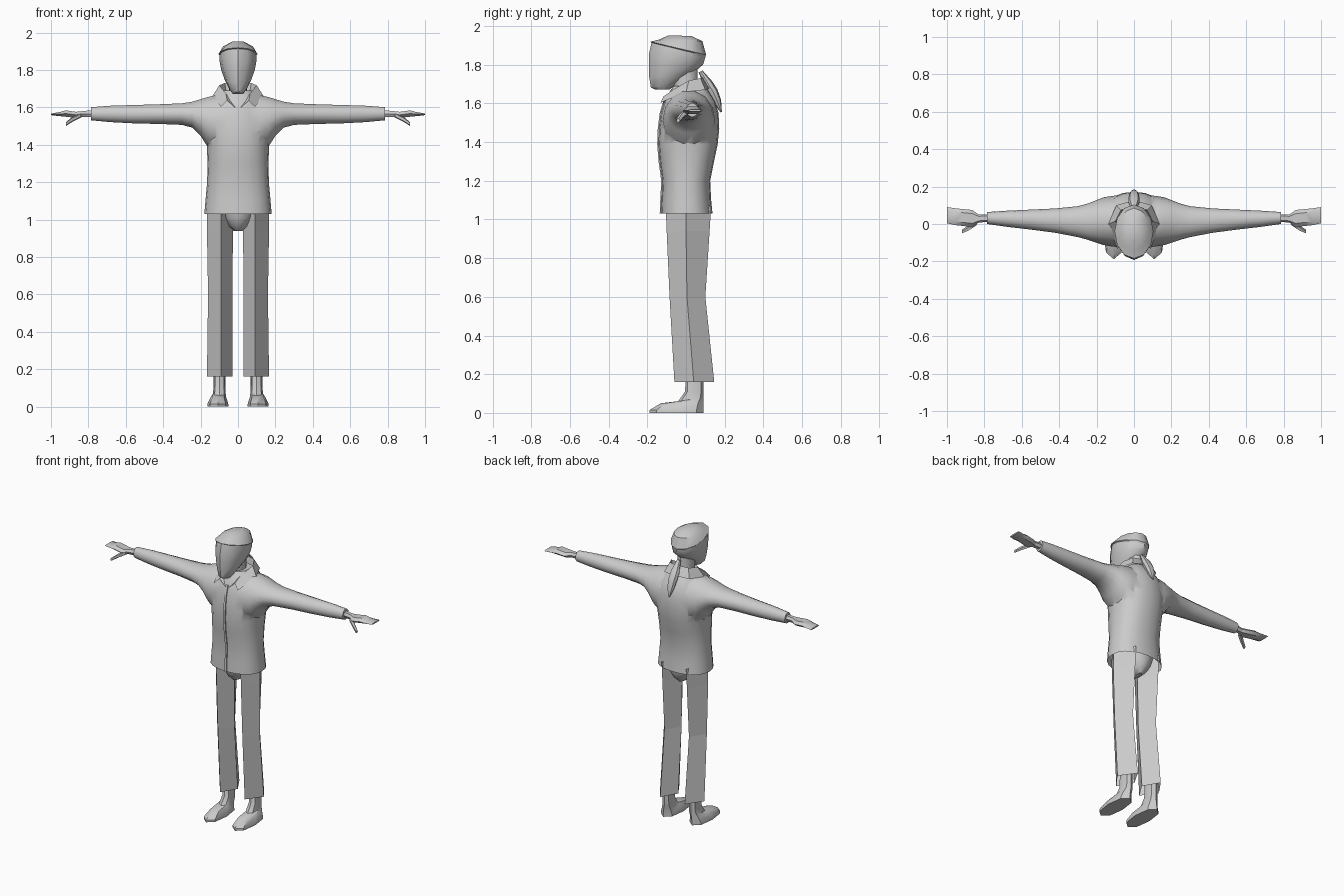
import bpy, bmesh, math
from mathutils import Vector

if "Cube" in bpy.data.objects:
    bpy.data.objects.remove(bpy.data.objects["Cube"])

grey = bpy.data.materials.new("plain_grey")
grey.diffuse_color = (0.6, 0.6, 0.6, 1)
grey.use_nodes = True
grey.node_tree.nodes["Principled BSDF"].inputs["Base Color"].default_value = grey.diffuse_color


def make(name, verts, faces, smooth=40, mirror=False):
    me = bpy.data.meshes.new(name)
    me.from_pydata(verts, [], faces)
    bm = bmesh.new()
    bm.from_mesh(me)
    bmesh.ops.recalc_face_normals(bm, faces=bm.faces)
    bm.to_mesh(me)
    bm.free()
    me.materials.append(grey)
    ob = bpy.data.objects.new(name, me)
    bpy.context.collection.objects.link(ob)
    if mirror:
        ob.modifiers.new("mirror", 'MIRROR')
    if smooth:
        shade(ob, smooth)
    return ob


def shade(ob, angle):
    bpy.ops.object.select_all(action='DESELECT')
    ob.select_set(True)
    bpy.context.view_layer.objects.active = ob
    bpy.ops.object.shade_smooth_by_angle(angle=math.radians(angle))


def loft(name, rings, bottom=True, top=True, **kw):
    n = len(rings[0])
    verts = [v for r in rings for v in r]
    faces = [(k * n + i, k * n + (i + 1) % n, (k + 1) * n + (i + 1) % n, (k + 1) * n + i)
             for k in range(len(rings) - 1) for i in range(n)]
    if bottom:
        faces.append(tuple(range(n)))
    if top:
        faces.append(tuple(range((len(rings) - 1) * n, len(rings) * n)))
    return make(name, verts, faces, **kw)


def unit(n, power=1.0, turn=0.0):
    pts = []
    for i in range(n):
        a = 2 * math.pi * i / n + turn
        pts.append([math.copysign(abs(f) ** power, f) for f in (math.cos(a), math.sin(a))])
    return pts


def level(n, z, hw, y0, y1, cx=0.0, tilt=0.0, power=1.0):
    # horizontal ring; tilt raises the front and lowers the back
    cy, ry = (y0 + y1) / 2, (y1 - y0) / 2
    return [(cx + hw * c, cy + ry * s, z - tilt * s) for c, s in unit(n, power, -math.pi / 2)]


def across(n, x, y0, y1, z0, z1, power=1.0, turn=0.0):
    # ring facing along x
    return [(x, (y0 + y1) / 2 + (y1 - y0) / 2 * c, (z0 + z1) / 2 + (z1 - z0) / 2 * s)
            for c, s in unit(n, power, turn)]


# jacket: body joined with sleeves, open at the hem
body = [(1.03, .18, -.13, .137), (1.1, .174, -.127, .13), (1.2, .165, -.122, .125),
        (1.3, .163, -.136, .145), (1.39, .166, -.143, .164), (1.47, .175, -.14, .172),
        (1.55, .165, -.13, .168), (1.61, .14, -.112, .152), (1.66, .105, -.085, .12),
        (1.69, .075, -.065, .095)]
jacket = loft("jacket", [level(20, *r, power=.88) for r in body])
arm = [(.06, -.125, .155, 1.35, 1.668), (.12, -.12, .15, 1.36, 1.668), (.165, -.112, .142, 1.39, 1.658),
       (.2, -.1, .128, 1.445, 1.646), (.245, -.085, .11, 1.49, 1.632), (.3, -.07, .095, 1.505, 1.623),
       (.42, -.047, .083, 1.51, 1.618), (.55, -.03, .077, 1.513, 1.614), (.68, -.015, .071, 1.52, 1.61),
       (.785, 0, .064, 1.53, 1.602)]
half = [across(14, *r) for r in arm]
sleeves = loft("sleeves", [[(-x, y, z) for x, y, z in r] for r in reversed(half)] + half)
union = jacket.modifiers.new("join", 'BOOLEAN')
union.operation, union.solver, union.object = 'UNION', 'EXACT', sleeves
bpy.context.view_layer.objects.active = jacket
bpy.ops.object.modifier_apply(modifier="join")
bpy.data.objects.remove(sleeves)
bm = bmesh.new()
bm.from_mesh(jacket.data)
bmesh.ops.delete(bm, geom=[f for f in bm.faces if f.calc_center_median().z < 1.031], context='FACES')
bm.to_mesh(jacket.data)
bm.free()
shade(jacket, 50)

# front closure strip
strip = [(z, y0) for z, _, y0, _ in body[:8]]
loft("jacket_closure", [[(-.007, y + .01, z), (-.007, y - .006, z), (.007, y - .006, z), (.007, y + .01, z)]
                        for z, y in strip])

# collar: folded band with two pointed flaps
inner = [(0, .09, 1.735), (.07, .075, 1.73), (.1, .015, 1.718), (.065, -.06, 1.675), (0, -.118, 1.585)]
outer = [(0, .128, 1.68), (.095, .1, 1.67), (.137, .0, 1.66), (.09, -.132, 1.603), (.058, -.115, 1.637)]
foot = [(0, .08, 1.66), (.06, .06, 1.66), (.085, .01, 1.65), (.055, -.06, 1.63), (0, -.11, 1.58)]
cf = [(i, i + 1, i + 6, i + 5) for i in range(3)] + [(3, 8, 9), (3, 9, 4)]
cf += [(i, i + 10, i + 11, i + 1) for i in range(4)]
make("collar", inner + outer + foot, cf, smooth=20, mirror=True)

# neck and head with a raised hairline
loft("neck", [level(10, 1.6, .055, -.06, .065), level(10, 1.68, .05, -.065, .06),
              level(10, 1.78, .05, -.08, .06)])
head = [(1.672, .028, -.16, -.085, 0), (1.695, .045, -.182, -.04, -.012), (1.745, .07, -.19, .035, -.01),
        (1.8, .09, -.192, .088, 0), (1.85, .099, -.19, .1, .012), (1.88, .098, -.178, .1, .034),
        (1.885, .104, -.184, .104, .034), (1.925, .08, -.142, .085, .004), (1.95, .035, -.09, .03, .002)]
loft("head", [level(12, z, hw, y0, y1, tilt=t) for z, hw, y0, y1, t in head])

# ponytail
tail = [(.075, 1.765, .014), (.095, 1.735, .02), (.115, 1.7, .03), (.14, 1.66, .03),
        (.163, 1.61, .024), (.182, 1.555, .005)]
loft("ponytail", [[(r * c, y + r * .75 * s, z + r * .4 * s) for c, s in unit(8)] for y, z, r in tail])

# trousers: four-sided legs with creases front and back
legs = [(1.07, .025, .165, -.105, .13, 0), (.94, .027, .166, -.1, .122, 0),
        (.6, .03, .16, -.085, .1, .005), (.16, .03, .166, -.06, .146, .04)]
loft("trouser_leg", [[(.092, y0, z), (x1, ym, z), (.092, y1, z), (x0, ym, z)]
                     for z, x0, x1, y0, y1, ym in legs], bottom=False, top=False, smooth=0, mirror=True)
loft("trouser_seat", [level(12, .938, .02, -.045, .07), level(12, .965, .055, -.075, .1),
                      level(12, 1.01, .09, -.098, .12), level(12, 1.07, .12, -.105, .125)])

# shoes with ankles
shoe = [(0, .056, -.188, .09, .108, 0), (.015, .056, -.188, .09, .108, 0), (.05, .042, -.13, .09, .105, 0),
        (.07, .034, -.04, .09, .1, -.01), (.11, .031, -.005, .09, .099, 0), (.22, .031, 0, .09, .099, 0)]
loft("shoe", [level(8, z, hw, y0, y1, cx, t, .85) for z, hw, y0, y1, cx, t in shoe], smooth=35, mirror=True)

# hands: wrist, flat mitten and thumb
hand = [(.77, .012, .052, 1.545, 1.588), (.83, .008, .05, 1.546, 1.582), (.865, -.016, .075, 1.542, 1.578),
        (.92, -.01, .08, 1.548, 1.586), (.955, -.006, .084, 1.552, 1.576), (1.0, .004, .09, 1.558, 1.568)]
loft("hand", [across(6, *r, power=.8) for r in hand], smooth=30, mirror=True)
thumb = [(.84, -.01, .03, 1.545, 1.57), (.885, -.038, -.008, 1.522, 1.55),
         (.92, -.052, -.03, 1.5, 1.522)]
loft("thumb", [across(5, *r) for r in thumb], smooth=30, mirror=True)
